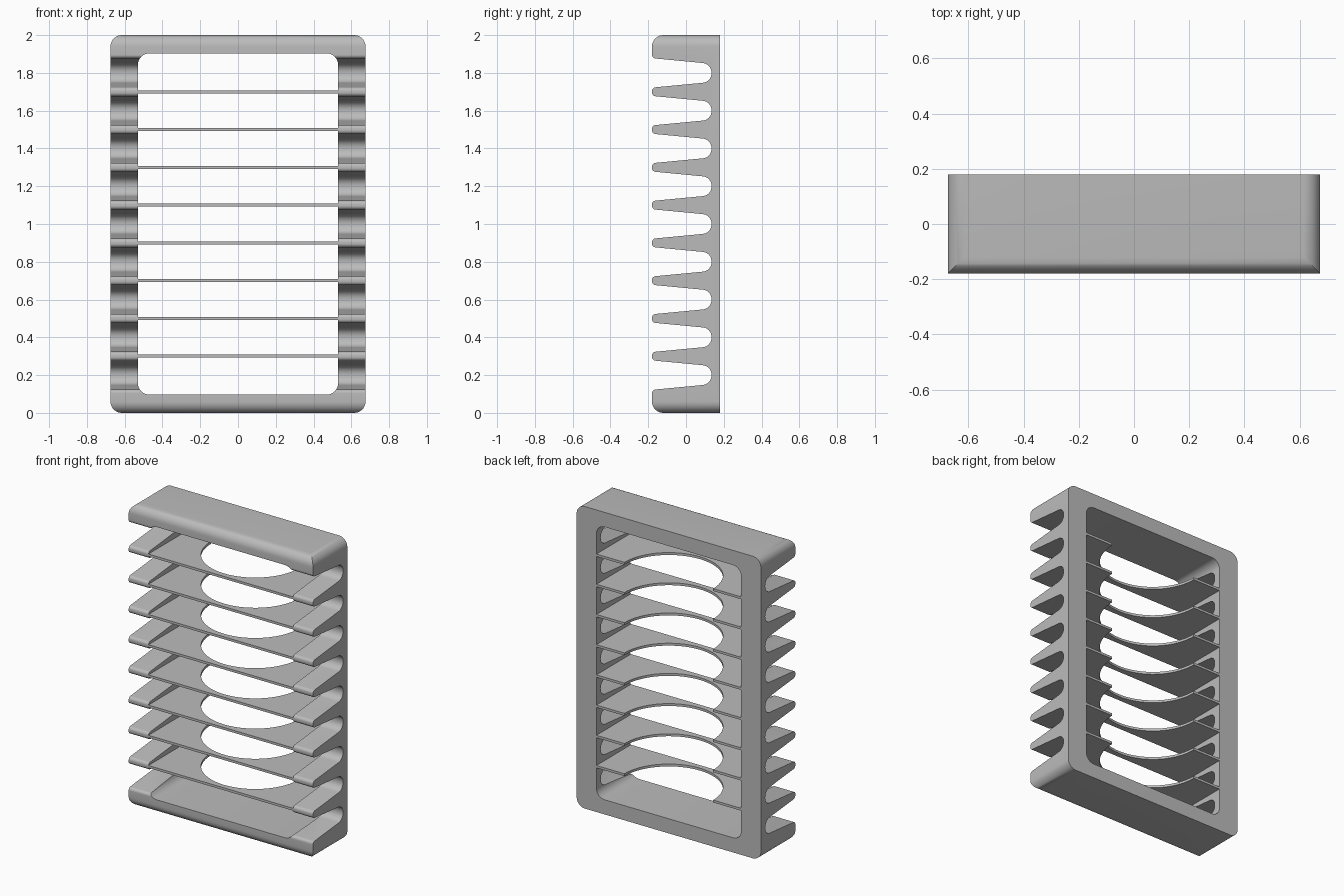
import bpy, bmesh, math
from mathutils import Vector

if "Cube" in bpy.data.objects:
    bpy.data.objects.remove(bpy.data.objects["Cube"], do_unlink=True)

WIDTH, DEPTH, HEIGHT = 1.35, 0.36, 2.0
FRONT, BACK = -DEPTH / 2, DEPTH / 2
INNER = 0.53            # half width of the opening
PITCH, SHELVES = 0.2, 8

grey = bpy.data.materials.new("plain grey")
grey.use_nodes = True
grey.diffuse_color = (0.5, 0.5, 0.5, 1)
grey.node_tree.nodes["Principled BSDF"].inputs["Base Color"].default_value = (0.5, 0.5, 0.5, 1)


def fillet(corners, steps=8):
    """Round each (a, b, radius) corner of a closed outline."""
    out = []
    for i, (a, b, r) in enumerate(corners):
        p = Vector((a, b))
        if r == 0:
            out.append(p)
            continue
        u = (Vector(corners[i - 1][:2]) - p).normalized()
        v = (Vector(corners[(i + 1) % len(corners)][:2]) - p).normalized()
        half = u.angle(v) / 2
        centre = p + (u + v).normalized() * (r / math.sin(half))
        start = p + u * (r / math.tan(half)) - centre
        end = p + v * (r / math.tan(half)) - centre
        sweep = math.pi - 2 * half
        for k in range(steps + 1):
            t = k / steps
            out.append(centre + (start * math.sin((1 - t) * sweep)
                                 + end * math.sin(t * sweep)) / math.sin(sweep))
    return out


def prism(name, outline, place, depth):
    """Extrude a flat outline, placed in space by a function, along depth."""
    bm = bmesh.new()
    face = bm.faces.new([bm.verts.new(place(*p)) for p in outline])
    new = bmesh.ops.extrude_face_region(bm, geom=[face])["geom"]
    bmesh.ops.translate(bm, vec=depth, verts=[g for g in new if isinstance(g, bmesh.types.BMVert)])
    bmesh.ops.recalc_face_normals(bm, faces=bm.faces)
    mesh = bpy.data.meshes.new(name)
    bm.to_mesh(mesh)
    bm.free()
    mesh.materials.append(grey)
    obj = bpy.data.objects.new(name, mesh)
    bpy.context.collection.objects.link(obj)
    return obj


def activate(obj):
    bpy.ops.object.select_all(action="DESELECT")
    obj.select_set(True)
    bpy.context.view_layer.objects.active = obj


def boolean(obj, cutter, operation):
    mod = obj.modifiers.new(operation.lower(), "BOOLEAN")
    mod.operation, mod.object, mod.solver = operation, cutter, "EXACT"
    activate(obj)
    bpy.ops.object.modifier_apply(modifier=mod.name)
    bpy.data.objects.remove(cutter, do_unlink=True)


def rounded_block(name, half, low, high, radius):
    """Rounded rectangle seen from the front, running right through the depth."""
    corners = [(-half, low, radius), (half, low, radius), (half, high, radius), (-half, high, radius)]
    return prism(name, fillet(corners), lambda x, z: (x, -0.3, z), (0, 0.6, 0))


# Toothed side profile: solid back, tapering slots with round ends
profile = [(BACK, 0, 0), (BACK, HEIGHT, 0), (FRONT, HEIGHT, 0.06)]
for i in range(SHELVES + 1, 0, -1):
    z = i * PITCH
    profile += [(FRONT, z + 0.078, 0.02), (0.135, z + 0.048, 0.05),
                (0.135, z - 0.048, 0.05), (FRONT, z - 0.078, 0.02)]
profile.append((FRONT, 0, 0.06))
frame = prism("toothed_frame", fillet(profile), lambda y, z: (-WIDTH / 2, y, z), (WIDTH, 0, 0))

# Round the outer corners and open the middle
boolean(frame, rounded_block("outer_shape", WIDTH / 2, 0, HEIGHT, 0.06), "INTERSECT")
boolean(frame, rounded_block("opening_cutter", INNER, 0.097, HEIGHT - 0.097, 0.06), "DIFFERENCE")
activate(frame)
bpy.ops.object.shade_smooth_by_angle(angle=math.radians(30))

# Thin shelves with a half-round cut in the back edge
RADIUS, THICK, ARC = 0.325, 0.016, 48
shelf_outline = [Vector((-INNER, BACK)), Vector((-INNER, FRONT)),
                 Vector((INNER, FRONT)), Vector((INNER, BACK))]
shelf_outline += [Vector((RADIUS * math.cos(math.pi * k / ARC), BACK - RADIUS * math.sin(math.pi * k / ARC)))
                  for k in range(ARC + 1)]
for i in range(SHELVES):
    z = 0.3 + i * PITCH - THICK / 2
    shelf = prism(f"shelf_{i + 1}", shelf_outline, lambda x, y: (x, y, z), (0, 0, THICK))
    activate(shelf)
    bpy.ops.object.shade_smooth_by_angle(angle=math.radians(30))
